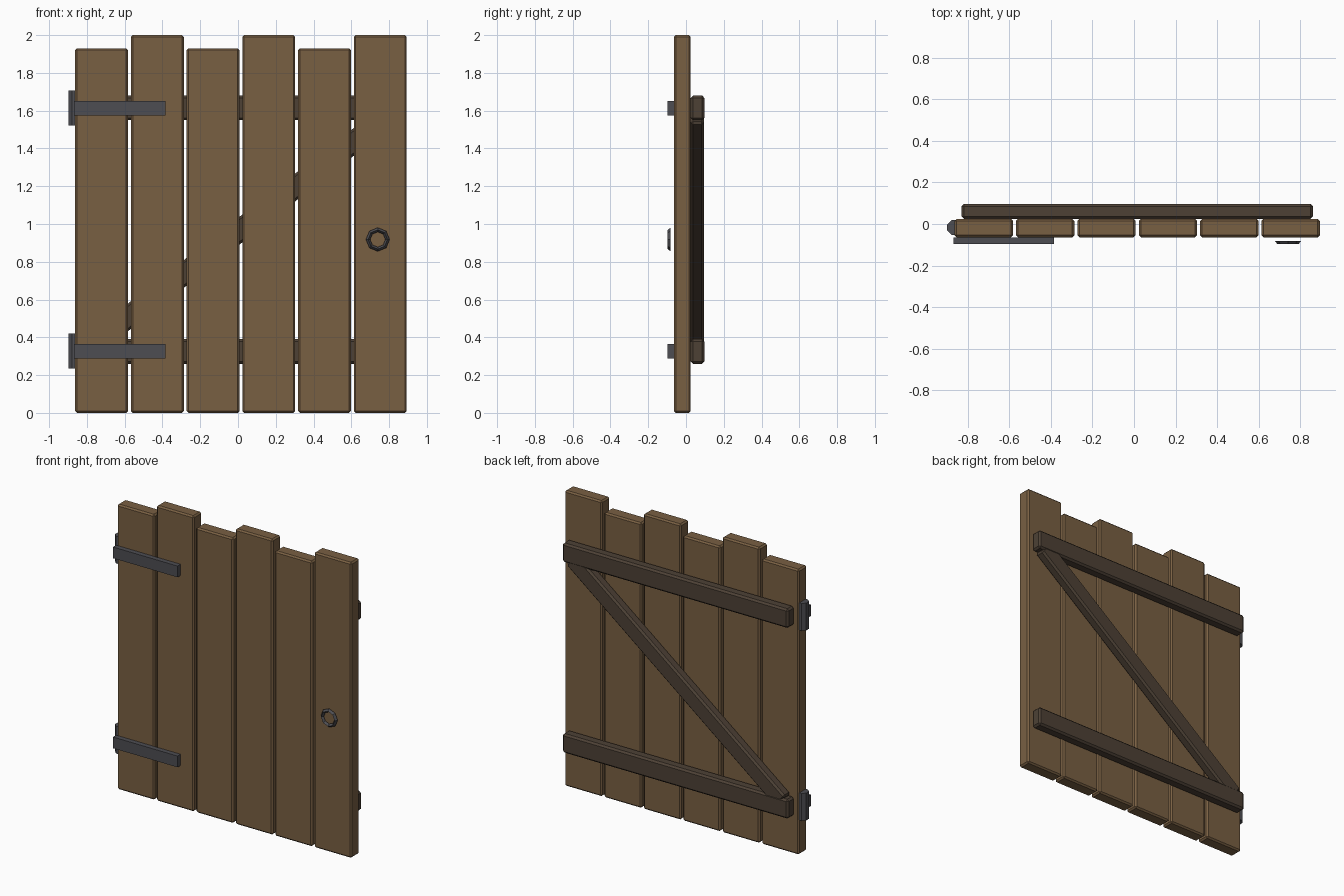
import bpy, bmesh, math
from mathutils import Matrix

cube = bpy.data.objects.get("Cube")
if cube:
    bpy.data.objects.remove(cube, do_unlink=True)


def material(name, rgb):
    mat = bpy.data.materials.new(name)
    mat.use_nodes = True
    colour = (*rgb, 1)
    mat.diffuse_color = colour
    mat.node_tree.nodes["Principled BSDF"].inputs["Base Color"].default_value = colour
    return mat


PLANK_WOOD = material("plank wood", (0.19, 0.115, 0.055))
DARK_WOOD = material("dark wood", (0.075, 0.053, 0.036))
IRON = material("iron", (0.075, 0.075, 0.085))


def add_object(name, bm, mat):
    bmesh.ops.recalc_face_normals(bm, faces=bm.faces)
    mesh = bpy.data.meshes.new(name)
    bm.to_mesh(mesh)
    bm.free()
    mesh.materials.append(mat)
    obj = bpy.data.objects.new(name, mesh)
    bpy.context.collection.objects.link(obj)
    return obj


def box(name, x, y, z, mat, bevel=0.0):
    """Box from (min, max) ranges, centred on its own origin."""
    ranges = (x, y, z)
    bm = bmesh.new()
    bmesh.ops.create_cube(bm, size=1)
    bmesh.ops.scale(bm, vec=[r[1] - r[0] for r in ranges], verts=bm.verts)
    if bevel:
        bmesh.ops.bevel(bm, geom=bm.edges[:], offset=bevel, segments=1, affect='EDGES')
    obj = add_object(name, bm, mat)
    obj.location = [(r[0] + r[1]) / 2 for r in ranges]
    return obj


FRONT, PLANK_FRONT, PLANK_BACK, BACK = -0.097, -0.064, 0.025, 0.097

# Upright planks, alternately short and tall
for i in range(6):
    left = -0.862 + i * 0.295
    box(f"plank_{i + 1}", (left, left + 0.28), (PLANK_FRONT, PLANK_BACK),
        (0, 2.0 if i % 2 else 1.93), PLANK_WOOD, 0.01)

# Cross rails on the back
for name, z in (("lower_rail", 0.325), ("upper_rail", 1.615)):
    box(name, (-0.83, 0.86), (PLANK_BACK, BACK), (z - 0.065, z + 0.065), DARK_WOOD, 0.012)

# Diagonal brace between the rails
start, end = (-0.77, 0.36), (0.80, 1.58)
dx, dz = end[0] - start[0], end[1] - start[1]
half = math.hypot(dx, dz) / 2
brace = box("diagonal_brace", (-half, half), (PLANK_BACK, BACK - 0.003),
            (-0.058, 0.058), DARK_WOOD, 0.012)
brace.location.x = (start[0] + end[0]) / 2
brace.location.z = (start[1] + end[1]) / 2
brace.rotation_euler.y = -math.atan2(dz, dx)

# Hinges: a strap on the front and an octagonal pin at the edge
for name, z in (("lower", 0.327), ("upper", 1.613)):
    box(f"{name}_hinge_strap", (-0.868, -0.385), (FRONT, PLANK_FRONT),
        (z - 0.038, z + 0.038), IRON)
    bm = bmesh.new()
    bmesh.ops.create_cone(bm, cap_ends=True, segments=8, radius1=0.038, radius2=0.038,
                          depth=0.185, matrix=Matrix.Rotation(math.pi / 8, 4, 'Z'))
    pin = add_object(f"{name}_hinge_pin", bm, IRON)
    pin.location = (-0.863, -0.017, z)

# Ring handle: triangular section swept round an octagon
bm = bmesh.new()
section = ((0.063, -0.081), (0.051, FRONT), (0.04, -0.081))
loops = []
for i in range(8):
    a = i * math.tau / 8
    loops.append([bm.verts.new((r * math.cos(a), y, r * math.sin(a))) for r, y in section])
for i in range(8):
    a, b = loops[i], loops[(i + 1) % 8]
    for j in range(3):
        k = (j + 1) % 3
        bm.faces.new((a[j], a[k], b[k], b[j]))
ring = add_object("ring_handle", bm, IRON)
ring.location = (0.74, 0, 0.918)
